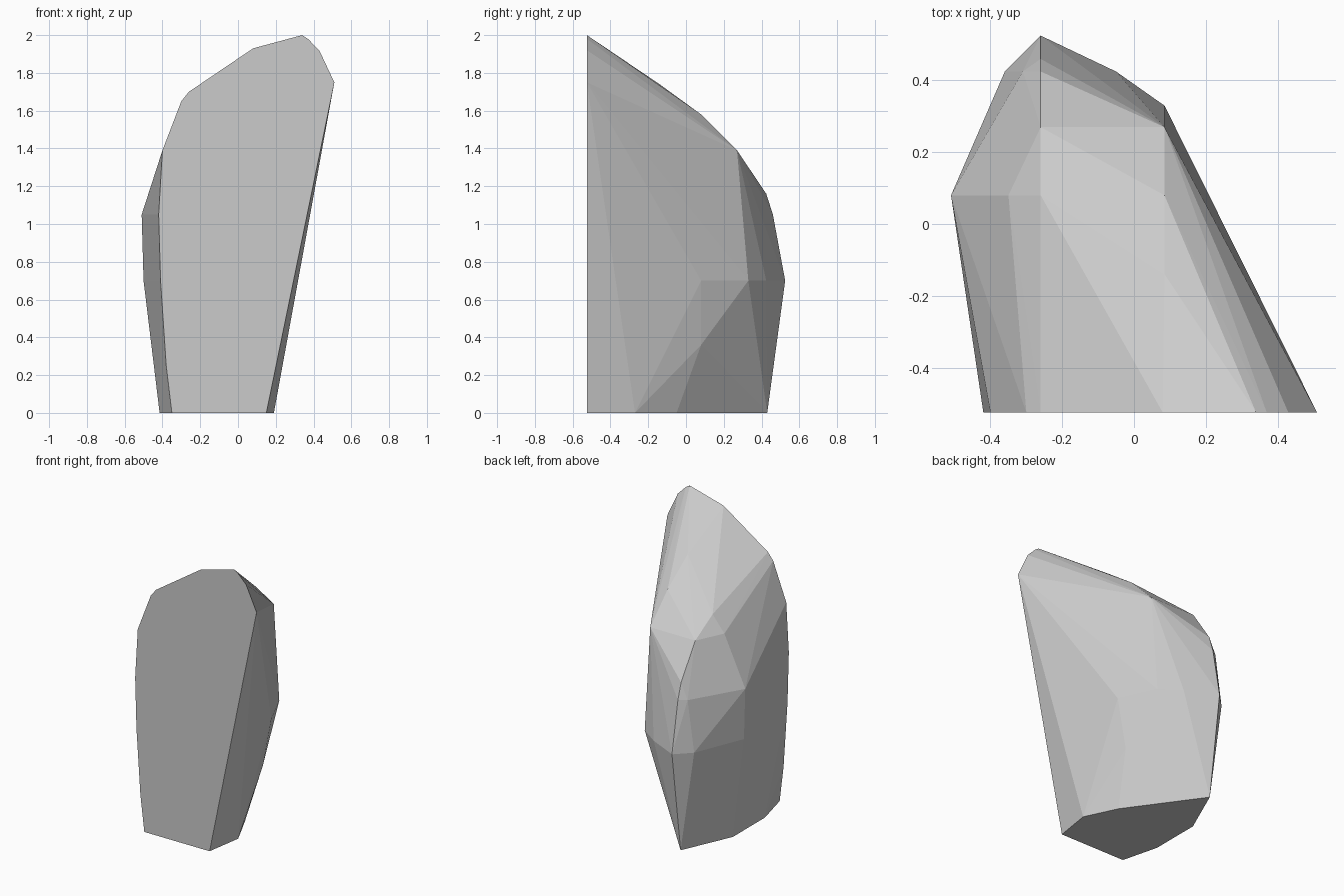
import bpy
import bmesh

if "Cube" in bpy.data.objects:
    bpy.data.objects.remove(bpy.data.objects["Cube"])

# Grey stone
stone = bpy.data.materials.new("stone_grey")
stone.diffuse_color = (0.6, 0.6, 0.6, 1)
stone.use_nodes = True
stone.node_tree.nodes["Principled BSDF"].inputs["Base Color"].default_value = stone.diffuse_color

FRONT = -0.525  # flat sheared front plane

# Outline of the flat front (x, z)
front_outline = [
    (-0.35, 0), (0.15, 0), (0.51, 1.75), (0.43, 1.92), (0.37, 1.98),
    (0.34, 2.0), (0.08, 1.93), (-0.26, 1.70), (-0.30, 1.65),
    (-0.40, 1.39), (-0.42, 1.05), (-0.41, 0.70), (-0.38, 0.25),
]
# Outline of the flat base behind the front edge (x, y)
base_outline = [
    (0.19, -0.27), (0.085, -0.05), (-0.26, 0.43), (-0.415, 0.08), (-0.415, -0.27),
]
# Corners of the chipped body
body_corners = [
    # widest ring
    (-0.50, 0.08, 0.70), (-0.36, 0.425, 0.70), (-0.26, 0.525, 0.70),
    (-0.05, 0.425, 0.70), (0.085, 0.33, 0.70), (0.20, 0.08, 0.70),
    (0.135, 0.08, 0.36),
    # upper back
    (-0.51, 0.08, 1.05), (-0.31, 0.425, 1.05), (-0.26, 0.46, 1.05),
    (-0.26, 0.425, 1.16),
    # shoulder and sloping top
    (-0.35, 0.08, 1.39), (-0.26, 0.27, 1.39), (0.085, 0.27, 1.39),
    (-0.26, 0.08, 1.50), (0.085, 0.08, 1.58), (0.085, -0.14, 1.74),
]

points = [(x, FRONT, z) for x, z in front_outline]
points += [(x, y, 0) for x, y in base_outline]
points += body_corners

# Faceted boulder wrapped around the corners
bm = bmesh.new()
for p in points:
    bm.verts.new(p)
hull = bmesh.ops.convex_hull(bm, input=bm.verts[:])
unused = {g for g in hull["geom_interior"] + hull["geom_unused"]
          if isinstance(g, bmesh.types.BMVert)}
bmesh.ops.delete(bm, geom=list(unused), context='VERTS')
bmesh.ops.dissolve_limit(bm, angle_limit=0.01, verts=bm.verts[:], edges=bm.edges[:])
bmesh.ops.recalc_face_normals(bm, faces=bm.faces[:])

mesh = bpy.data.meshes.new("boulder")
bm.to_mesh(mesh)
bm.free()
mesh.materials.append(stone)
boulder = bpy.data.objects.new("boulder", mesh)
bpy.context.collection.objects.link(boulder)
